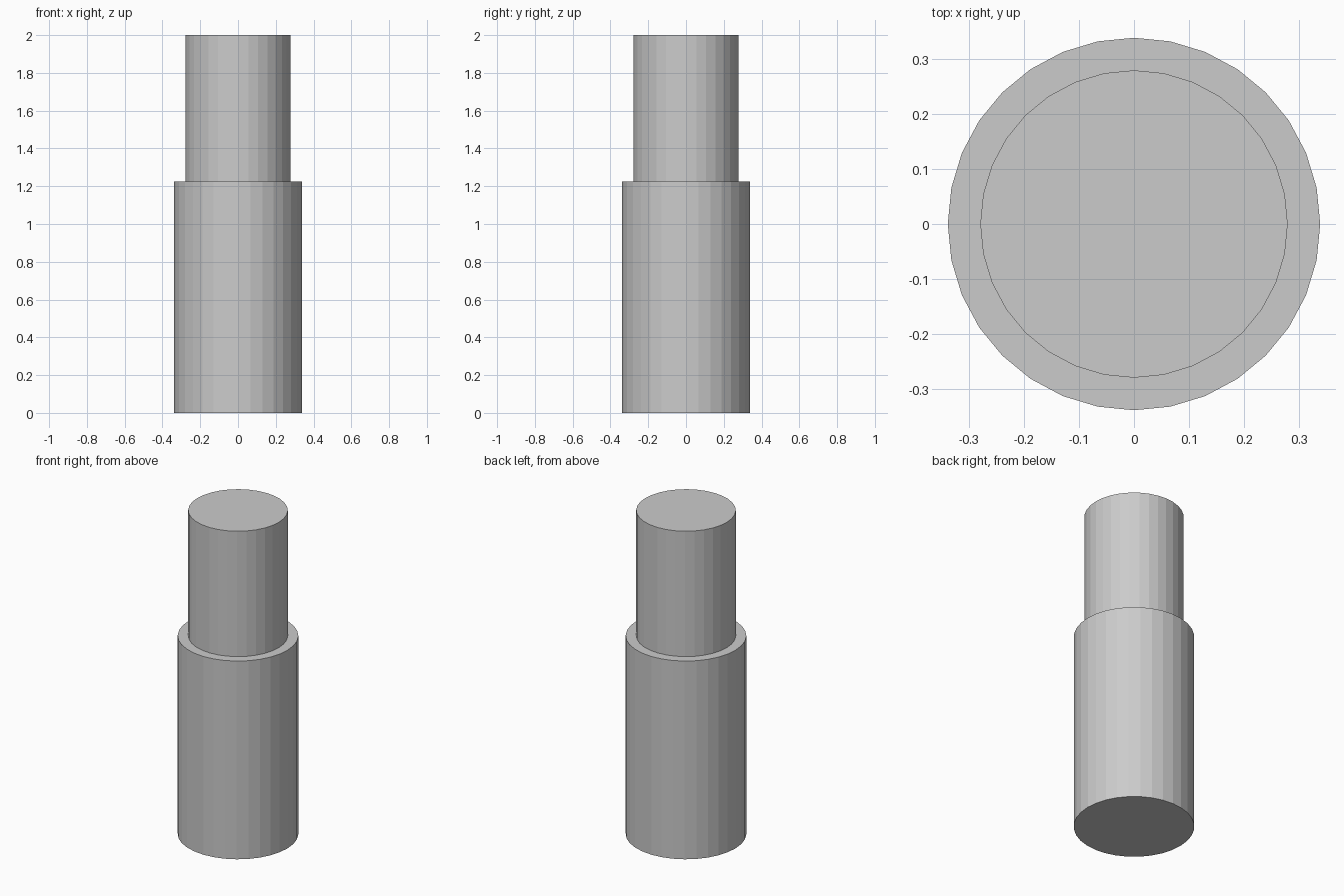
import bpy, bmesh, math

if "Cube" in bpy.data.objects:
    bpy.data.objects.remove(bpy.data.objects["Cube"])

SIDES = 32

# Stepped half profile (radius, height): wide sleeve, flat ledge, narrow shaft
PROFILE = [(0.338, 0.0), (0.338, 1.225), (0.279, 1.225), (0.279, 2.0)]


def ring(bm, radius, z):
    return [bm.verts.new((radius * math.cos(2 * math.pi * i / SIDES),
                          radius * math.sin(2 * math.pi * i / SIDES), z))
            for i in range(SIDES)]


# Stepped cylinder, one closed turned body with flat facets
bm = bmesh.new()
rings = [ring(bm, r, z) for r, z in PROFILE]
for low, high in zip(rings, rings[1:]):
    for i in range(SIDES):
        j = (i + 1) % SIDES
        bm.faces.new((low[i], low[j], high[j], high[i]))

# Bottom and top caps
bm.faces.new(rings[0][::-1])
bm.faces.new(rings[-1])
bmesh.ops.recalc_face_normals(bm, faces=bm.faces[:])

mesh = bpy.data.meshes.new("stepped_cylinder")
bm.to_mesh(mesh)
bm.free()
body = bpy.data.objects.new("stepped_cylinder", mesh)
bpy.context.collection.objects.link(body)
